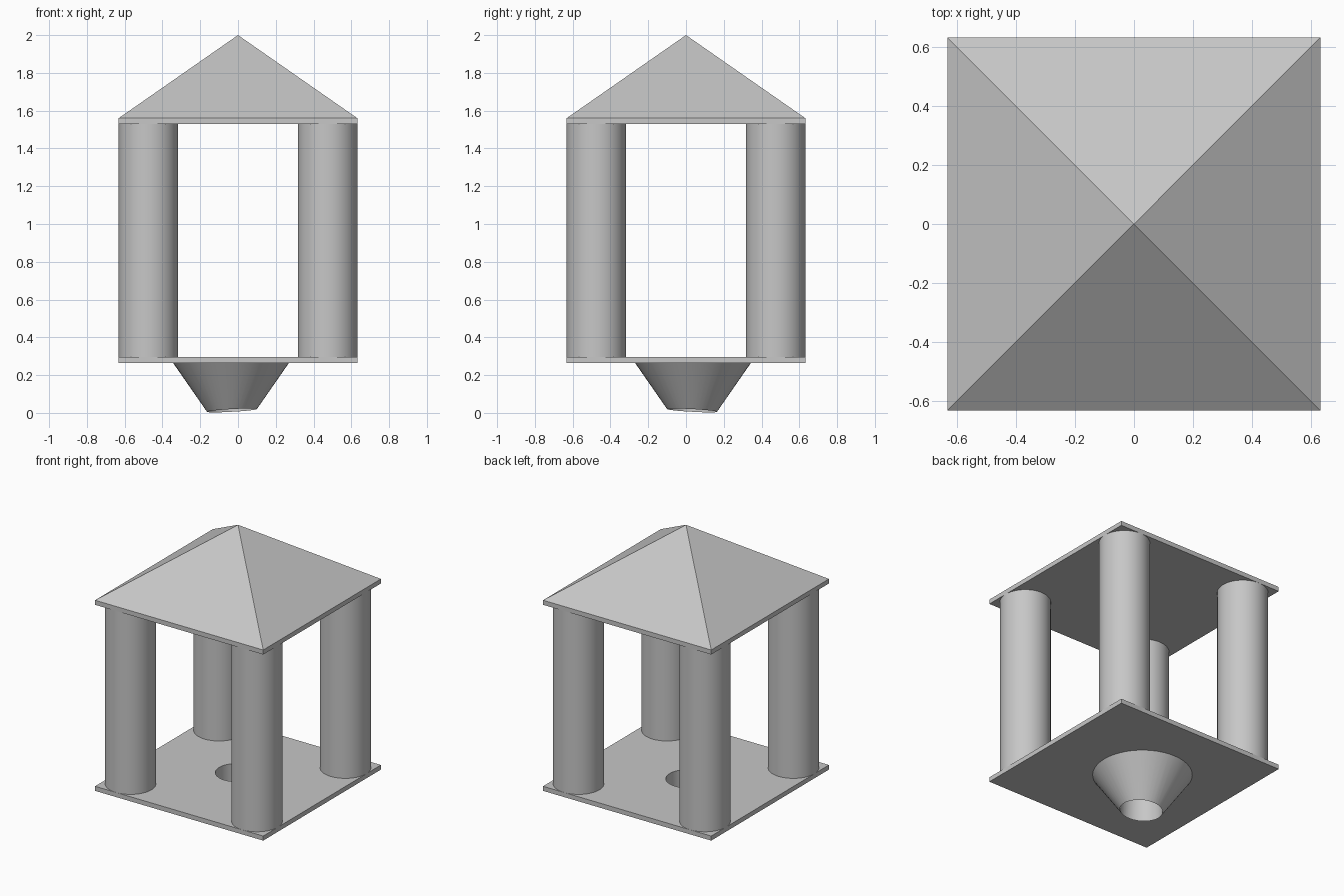
import bpy
import math

if "Cube" in bpy.data.objects:
    bpy.data.objects.remove(bpy.data.objects["Cube"], do_unlink=True)

HALF = 0.632          # half width of the plates and roof
COLUMN_R = 0.157
FLOOR_Z, FLOOR_TOP = 0.265, 0.296
CEIL_Z, CEIL_TOP = 1.529, 1.56

stone = bpy.data.materials.new("plain_grey")
stone.use_nodes = True
stone.diffuse_color = (0.57, 0.57, 0.57, 1)
stone.node_tree.nodes["Principled BSDF"].inputs["Base Color"].default_value = (0.57, 0.57, 0.57, 1)


def finish(name):
    obj = bpy.context.object
    obj.name = name
    obj.data.materials.append(stone)
    return obj


def plate(name, z0, z1):
    bpy.ops.mesh.primitive_cube_add(size=1, location=(0, 0, (z0 + z1) / 2))
    bpy.context.object.scale = (2 * HALF, 2 * HALF, z1 - z0)
    bpy.ops.object.transform_apply(location=False, rotation=False, scale=True)
    return finish(name)


def cone(name, x, y, z0, z1, r0, r1, sides):
    bpy.ops.mesh.primitive_cone_add(vertices=sides, radius1=r0, radius2=r1, depth=z1 - z0,
                                    location=(x, y, (z0 + z1) / 2))
    return finish(name)


def smooth(obj):
    bpy.ops.object.select_all(action="DESELECT")
    obj.select_set(True)
    bpy.context.view_layer.objects.active = obj
    bpy.ops.object.shade_smooth_by_angle(angle=math.radians(30))


# Floor and ceiling slabs
floor = plate("floor_plate", FLOOR_Z, FLOOR_TOP)
plate("ceiling_plate", CEIL_Z, CEIL_TOP)

# Pyramid roof, its corners turned onto the slab corners
roof = cone("roof", 0, 0, CEIL_TOP, 2.0, HALF * math.sqrt(2), 0, 4)
roof.rotation_euler.z = math.radians(45)

# Four corner columns, flush with the slab edges
offset = HALF - COLUMN_R
for side, sx in (("left", 1), ("right", -1)):
    for end, sy in (("front", -1), ("back", 1)):
        smooth(cone(f"{end}_{side}_column", sx * offset, sy * offset,
                    FLOOR_TOP - 0.005, CEIL_Z + 0.005, COLUMN_R, COLUMN_R, 64))

# Funnel under the floor, slightly off centre
slope = 0.694
funnel = cone("funnel", -0.037, 0.037, -0.05, FLOOR_Z + 0.01,
              0.307 - slope * (FLOOR_Z + 0.05), 0.307 + slope * 0.01, 48)

# Drain hole bored through the floor and funnel
bore = cone("bore_cutter", -0.032, 0.032, -0.2, 0.5, 0.132, 0.132, 48)
bore.hide_render = True
for obj in (floor, funnel):
    cut = obj.modifiers.new("drain_hole", "BOOLEAN")
    cut.operation = "DIFFERENCE"
    cut.solver = "EXACT"
    cut.object = bore
    bpy.context.view_layer.objects.active = obj
    bpy.ops.object.modifier_apply(modifier=cut.name)
    smooth(obj)
bpy.data.objects.remove(bore, do_unlink=True)
